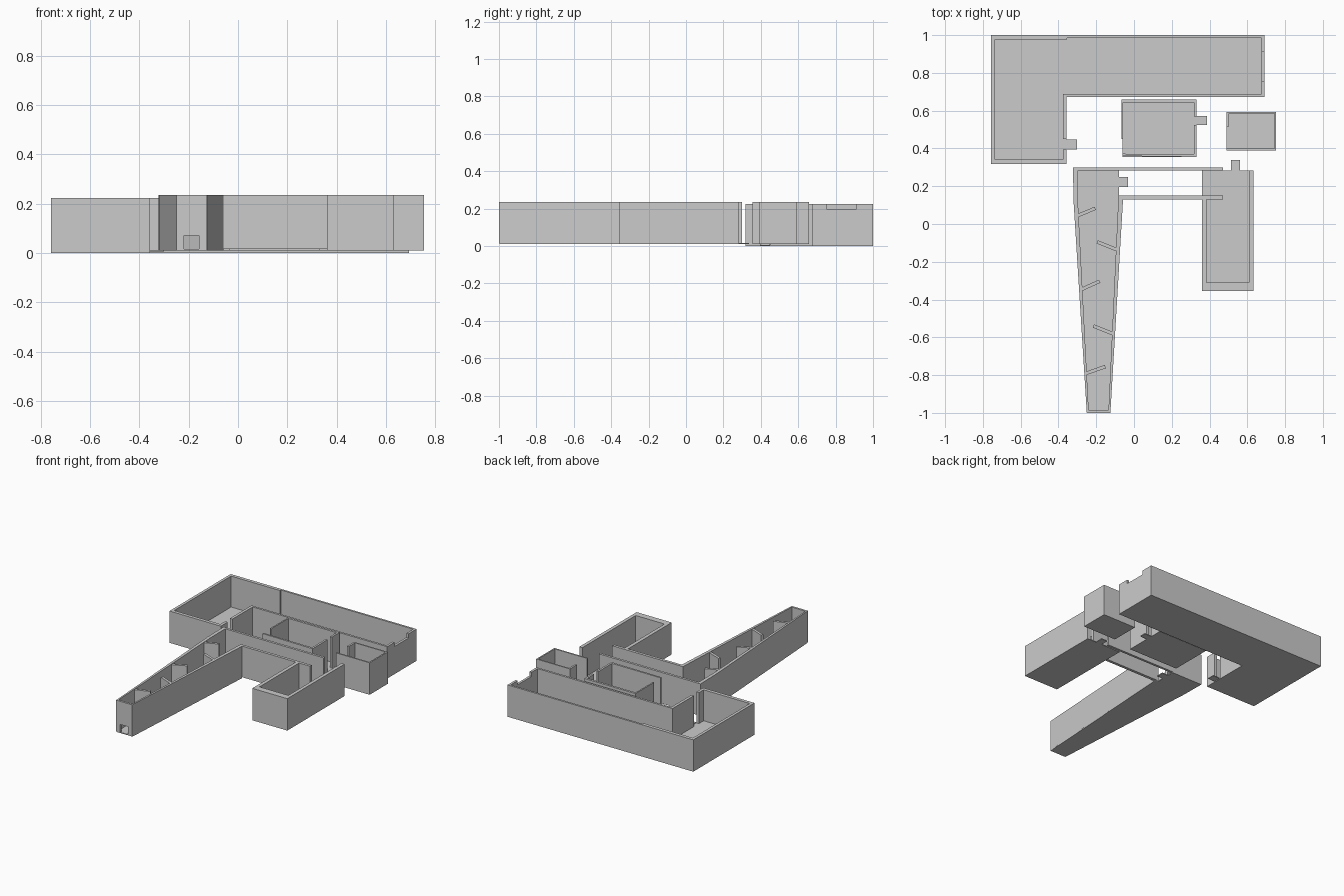
import bpy, bmesh
from mathutils import Vector

if "Cube" in bpy.data.objects:
    bpy.data.objects.remove(bpy.data.objects["Cube"])

FLOOR = 0.006


def finish(name, bm):
    bmesh.ops.recalc_face_normals(bm, faces=bm.faces[:])
    mesh = bpy.data.meshes.new(name)
    bm.to_mesh(mesh)
    bm.free()
    ob = bpy.data.objects.new(name, mesh)
    bpy.context.collection.objects.link(ob)
    return ob


def prism(name, pts, z0, z1):
    """Extrude a plan outline from z0 to z1."""
    bm = bmesh.new()
    face = bm.faces.new([bm.verts.new((x, y, z0)) for x, y in pts])
    ext = bmesh.ops.extrude_face_region(bm, geom=[face])
    for v in ext["geom"]:
        if isinstance(v, bmesh.types.BMVert):
            v.co.z = z1
    return finish(name, bm)


def rect(name, x0, x1, y0, y1, z0, z1):
    return prism(name, [(x0, y0), (x1, y0), (x1, y1), (x0, y1)], z0, z1)


def wall(name, outer, inner, z0, z1):
    """Continuous wall between two plan paths, capped at its open ends."""
    bm = bmesh.new()
    rings = []
    for o, i in zip(outer, inner):
        rings.append([bm.verts.new(p) for p in
                      ((*o, z0), (*i, z0), (*i, z1), (*o, z1))])
    for a, b in zip(rings, rings[1:]):
        for k in range(4):
            n = (k + 1) % 4
            bm.faces.new((a[k], a[n], b[n], b[k]))
    bm.faces.new(rings[0])
    bm.faces.new(rings[-1][::-1])
    return finish(name, bm)


def cut(ob, *box):
    """Cut a box-shaped opening and discard the cutter."""
    cutter = rect("opening_cutter", *box)
    cutter.hide_render = True
    mod = ob.modifiers.new("opening", 'BOOLEAN')
    mod.operation, mod.object, mod.solver = 'DIFFERENCE', cutter, 'EXACT'
    bpy.context.view_layer.objects.active = ob
    bpy.ops.object.modifier_apply(modifier=mod.name)
    bpy.data.objects.remove(cutter)


# L-shaped hall, slightly lower than the other rooms
prism("hall_floor", [(-.757, 1), (.692, 1), (.692, .673), (-.357, .673),
                     (-.357, .318), (-.757, .318)], 0, FLOOR)
hall = wall("hall_walls",
            [(-.357, .45), (-.357, .673), (.692, .673), (.692, 1), (-.355, 1),
             (-.355, 1), (-.757, 1), (-.757, .318), (-.357, .318), (-.357, .395)],
            [(-.377, .45), (-.377, .688), (.675, .688), (.675, .986), (-.355, .986),
             (-.355, .976), (-.737, .976), (-.737, .342), (-.377, .342), (-.377, .395)],
            FLOOR, .224)
cut(hall, .66, .71, .755, .91, .195, .3)

Z0, Z1 = .01, .235
ZF = Z0 + FLOOR

# Central room: one wall run each side of the two doorways
rect("central_floor", -.062, .332, .355, .658, Z0, ZF)
wall("central_back_walls",
     [(-.067, .45), (-.067, .658), (.332, .658), (.332, .57)],
     [(-.057, .45), (-.057, .643), (.318, .643), (.318, .57)], ZF, Z1)
wall("central_front_walls",
     [(.332, .525), (.332, .355), (-.062, .36)],
     [(.318, .525), (.318, .37), (-.062, .372)], ZF, Z1)

# Small room
rect("small_room_floor", .49, .753, .39, .593, Z0, ZF)
wall("small_room_walls",
     [(.49, .515), (.49, .593), (.753, .593), (.753, .39), (.49, .39)],
     [(.503, .515), (.503, .584), (.743, .584), (.743, .4), (.49, .4)], ZF, Z1)

# Tapering room with its corridor walls
prism("taper_floor", [(-.323, .3), (-.32, .12), (-.25, -.997), (-.125, -.997),
                      (-.058, .13), (-.08, .15), (-.08, .3)], Z0, ZF)
taper = wall("taper_and_corridor_walls",
             [(.47, .3), (-.323, .3), (-.32, .12), (-.25, -1), (-.125, -1),
              (-.058, .13), (.47, .13)],
             [(.47, .283), (-.297, .283), (-.297, .12), (-.24, -.985), (-.135, -.985),
              (-.082, .15), (.47, .15)], ZF, Z1)
cut(taper, -.218, -.158, -1.05, -.95, 0, .072)

# Slanted baffles alternating along the tapering room
baffles = [((-.297, .045), (-.205, .083)), ((-.195, -.095), (-.094, -.135)),
           ((-.275, -.345), (-.182, -.303)), ((-.215, -.54), (-.115, -.58)),
           ((-.252, -.79), (-.152, -.755))]
for n, (a, b) in enumerate(baffles, 1):
    a, b = Vector(a), Vector(b)
    side = (b - a).orthogonal().normalized() * .009
    prism(f"baffle_{n}", [tuple(p) for p in (a - side, b - side, b + side, a + side)],
          ZF, Z1 - .003)

# Side wing
rect("wing_floor", .36, .633, -.355, .283, Z0, ZF)
wall("wing_walls",
     [(.36, .13), (.36, -.355), (.633, -.355), (.633, .283)],
     [(.385, .13), (.385, -.31), (.609, -.31), (.609, .283)], ZF, Z1)

# Doorway thresholds
for n, box in enumerate([(-.357, -.302, .395, .447), (.332, .387, .525, .572),
                         (-.08, -.032, .197, .25), (.513, .56, .283, .338)]):
    z = 0.004 if n == 0 else Z0
    rect(f"threshold_{n + 1}", *box, z, z + FLOOR)
